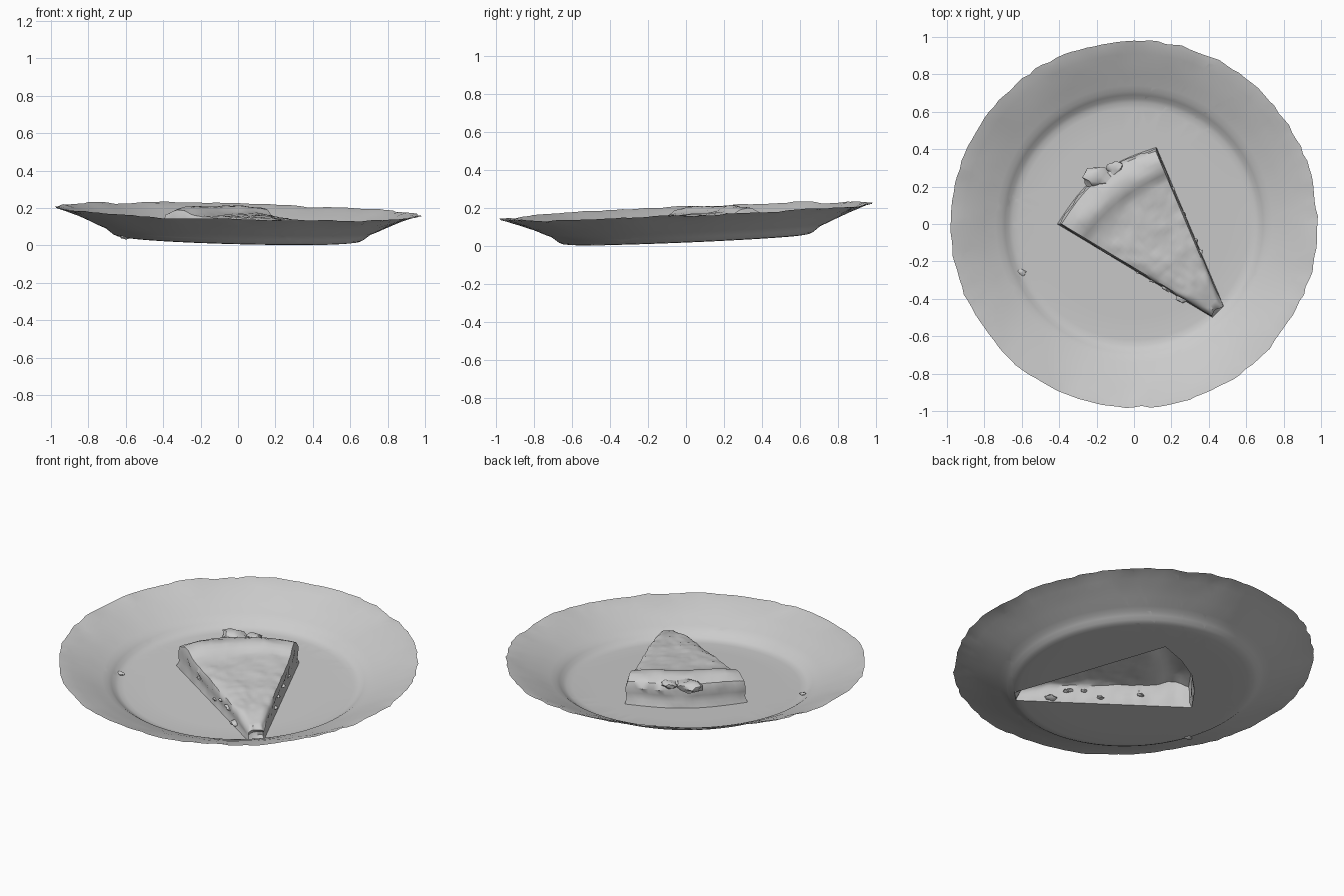
import bpy, bmesh, math, random
from mathutils import Vector, noise

cube = bpy.data.objects.get("Cube")
if cube:
    bpy.data.objects.remove(cube, do_unlink=True)
random.seed(4)

# One plain material
mat = bpy.data.materials.new("plain grey")
mat.use_nodes = True
grey = (0.6, 0.6, 0.6, 1)
mat.diffuse_color = grey
mat.node_tree.nodes["Principled BSDF"].inputs["Base Color"].default_value = grey


def tilt(x, y):
    """Height of the slightly leaning plate floor."""
    return 0.032 - 0.025 * x + 0.042 * y


def rough(p, scale, amount):
    return noise.noise(Vector(p) * scale) * amount


def interp(points, t):
    for (a, va), (b, vb) in zip(points, points[1:]):
        if t <= b:
            return va + (vb - va) * (t - a) / (b - a)
    return points[-1][1]


def finish(bm, name, angle):
    for v in bm.verts:
        v.co.z += tilt(v.co.x, v.co.y)
    mesh = bpy.data.meshes.new(name)
    bm.to_mesh(mesh)
    bm.free()
    mesh.materials.append(mat)
    ob = bpy.data.objects.new(name, mesh)
    bpy.context.collection.objects.link(ob)
    bpy.ops.object.select_all(action='DESELECT')
    ob.select_set(True)
    bpy.context.view_layer.objects.active = ob
    bpy.ops.object.shade_smooth_by_angle(angle=math.radians(angle))
    return ob


# Slice footprint: left and right cut edges, then the bulging crust side
tip_l, tip_r = Vector((0.42, -0.5)), Vector((0.48, -0.44))
back_l, back_r = Vector((-0.41, 0.0)), Vector((0.12, 0.41))
outward = Vector((-0.6, 0.78))
centre = Vector((0.04, 0.0))


def footprint(s, u):
    p = tip_l.lerp(back_l, s).lerp(tip_r.lerp(back_r, s), u)
    return p + outward * 0.075 * math.sin(math.pi * u) * s ** 4


# Plate: a thin spun sheet with a ragged rim
profile = [(0.0, 0.0), (0.3, 0.0), (0.5, 0.0), (0.62, 0.0), (0.65, 0.004), (0.67, 0.013),
           (0.69, 0.029), (0.71, 0.044), (0.74, 0.056), (0.8, 0.083), (0.86, 0.108),
           (0.91, 0.127), (0.95, 0.142), (0.98, 0.15)]
SEGMENTS = 144
bm = bmesh.new()
rings = []
for r, z in profile[1:]:
    ring = []
    edge = max(0, (r - 0.74) / 0.24)
    for i in range(SEGMENTS):
        a = math.tau * i / SEGMENTS
        d = Vector((math.cos(a), math.sin(a), 0))
        rr = r + edge ** 2 * (rough(d, 3, 0.012) + rough(d, 14, 0.012))
        zz = z + edge * (rough(d * r, 4, 0.012) + rough(d * r, 16, 0.005))
        ring.append(bm.verts.new((d.x * rr, d.y * rr, zz)))
    rings.append(ring)
hub = bm.verts.new((0, 0, 0))
for i in range(SEGMENTS):
    j = (i + 1) % SEGMENTS
    bm.faces.new((hub, rings[0][i], rings[0][j]))
    for lo, hi in zip(rings, rings[1:]):
        bm.faces.new((lo[i], hi[i], hi[j], lo[j]))

# Open the plate under the slice
outline = [footprint(0, 0), footprint(0, 1)] + [footprint(1, 1 - k / 4) for k in range(5)]
sides = []
for a, b in zip(outline, outline[1:] + outline[:1]):
    n = Vector((b.y - a.y, a.x - b.x, 0)).normalized()
    sides.append((a.to_3d(), n))
    bmesh.ops.bisect_plane(bm, geom=bm.verts[:] + bm.edges[:] + bm.faces[:],
                           plane_co=a.to_3d(), plane_no=n, dist=1e-5)
hole = []
for f in bm.faces:
    c = f.calc_center_median()
    if c.xy.length < 0.64 and all((c - p).dot(n) < 0 for p, n in sides):
        hole.append(f)
bmesh.ops.delete(bm, geom=hole, context='FACES')
finish(bm, "plate", 50)

# Pie slice: bumpy top with a raised crust, and rough walls, open below
ROWS, COLS = 40, 22
heights = [(0, 0.075), (0.1, 0.1), (0.4, 0.122), (0.76, 0.132), (0.82, 0.138),
           (0.88, 0.165), (0.94, 0.165), (1, 0.135)]
bm = bmesh.new()
grid = []
for i in range(ROWS + 1):
    row = []
    for j in range(COLS + 1):
        s, u = i / ROWS, j / COLS
        p = centre + (footprint(s, u) - centre) * 0.95
        z = interp(heights, s) - 0.012 * abs(2 * u - 1) ** 6
        q = p.to_3d()
        z += rough(q, 7, 0.009) + rough(q, 22, 0.006)
        row.append(bm.verts.new((p.x, p.y, z)))
    grid.append(row)
for a, b in zip(grid, grid[1:]):
    for j in range(COLS):
        bm.faces.new((a[j], a[j + 1], b[j + 1], b[j]))
border = [(0, j) for j in range(COLS)] + [(i, COLS) for i in range(ROWS)]
border += [(ROWS, j) for j in range(COLS, 0, -1)] + [(i, 0) for i in range(ROWS, 0, -1)]
loops = [[grid[i][j] for i, j in border]]
for level, spread in ((0.75, 0.985), (0.5, 0.965), (0.25, 0.975), (0, 1)):
    loop = []
    for i, j in border:
        p = footprint(i / ROWS, j / COLS)
        q = Vector((p.x, p.y, level))
        k = spread + (rough(q, 16, 0.035) if level else 0)
        p = centre + (p - centre) * k
        loop.append(bm.verts.new((p.x, p.y, grid[i][j].co.z * level)))
    loops.append(loop)
for hi, lo in zip(loops, loops[1:]):
    for k in range(len(border)):
        m = (k + 1) % len(border)
        bm.faces.new((hi[k], lo[k], lo[m], hi[m]))
bmesh.ops.recalc_face_normals(bm, faces=bm.faces)
finish(bm, "pie_slice", 40)


# Broken crust flakes and crumbs
def crumb(name, x, y, z, size):
    bm = bmesh.new()
    bmesh.ops.create_icosphere(bm, subdivisions=2, radius=1)
    for v in bm.verts:
        v.co *= 1 + rough(v.co + Vector((x, y, 0)) * 9, 1.5, 0.5)
        v.co = Vector((v.co.x * size + x, v.co.y * size * 0.7 + y, v.co.z * size * 0.4 + z))
    finish(bm, name, 40)


crumb("plate_crumb", -0.6, -0.26, 0.006, 0.025)
crumb("tip_crumb", 0.26, -0.395, 0.02, 0.035)
crumb("crust_flake_left", -0.2, 0.25, 0.13, 0.075)
crumb("crust_flake_right", -0.1, 0.3, 0.135, 0.05)
for k in range(9):
    p = footprint(random.uniform(0.1, 0.9), random.choice((0.03, 0.97)))
    crumb(f"edge_crumb_{k + 1}", p.x, p.y, random.uniform(0.03, 0.08), 0.02)
